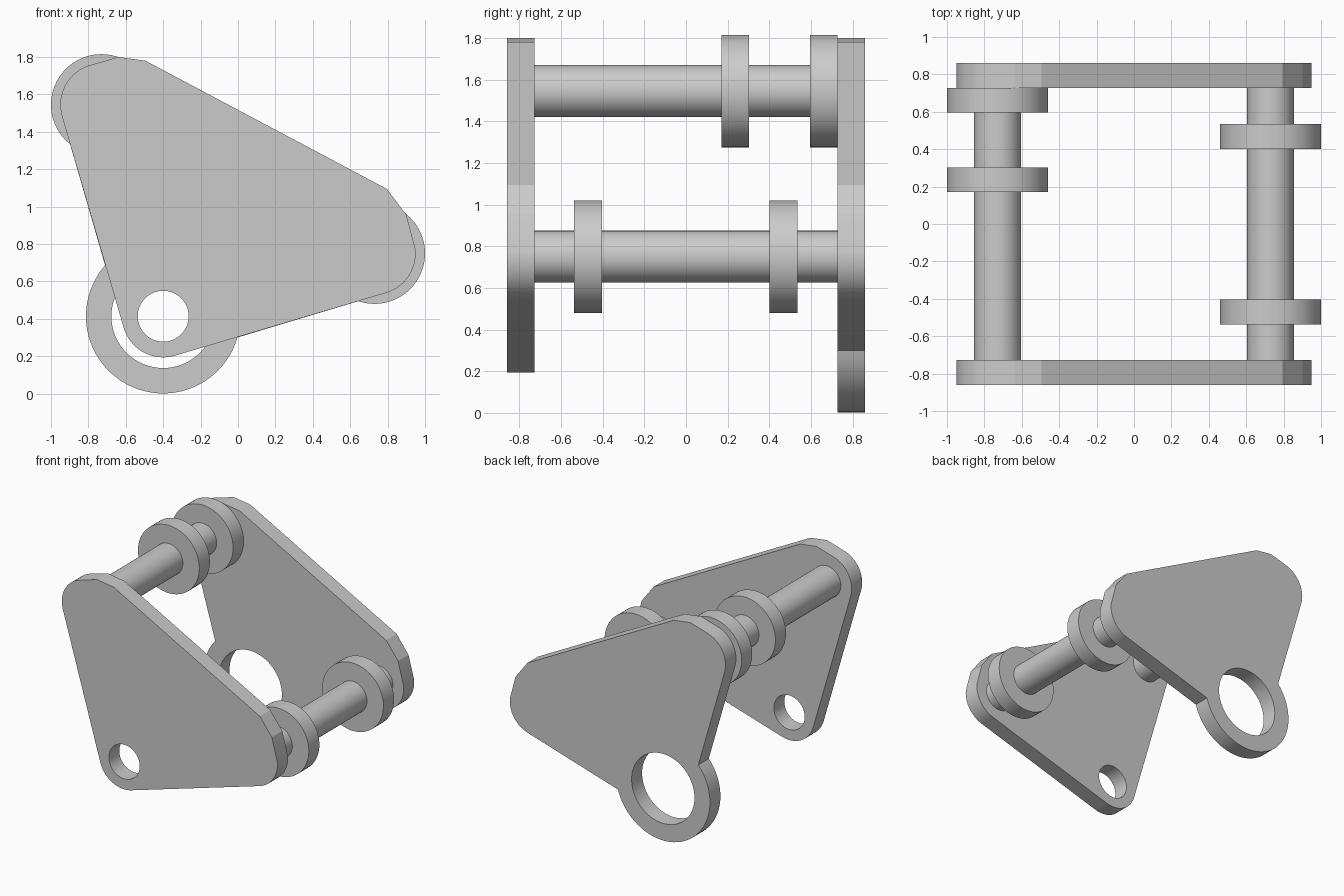
import bpy
from math import cos, sin, radians, pi

if "Cube" in bpy.data.objects:
    bpy.data.objects.remove(bpy.data.objects["Cube"])

LOBE = 0.22                     # plate corner radius
UPPER = (-0.73, 1.545)          # upper axle (x, z)
LOWER = (0.73, 0.75)            # lower axle
PIVOT = (-0.40, 0.414)          # pivot hole


def arc(c, r, a0, a1, n):
    angles = [radians(a0 + (a1 - a0) * i / n) for i in range(n + 1)]
    return [(c[0] + r * cos(a), c[1] + r * sin(a)) for a in angles]


def finish(ob, name):
    ob.name = name
    bpy.ops.object.select_all(action='DESELECT')
    ob.select_set(True)
    bpy.context.view_layer.objects.active = ob
    if ob.type == 'CURVE':
        bpy.ops.object.convert(target='MESH')
    bpy.ops.object.shade_smooth_by_angle(angle=radians(15))


def plate(name, y, pivot_arc, hole_radius):
    # rounded triangle with chamfered top corners and a pivot hole
    outline = (arc(UPPER, LOBE, 196.4, 109, 14)
               + [(-0.64, 1.80), (-0.495, 1.78), (0.795, 1.095), (0.90, 0.957)]
               + arc(LOWER, LOBE, 6, -73.6, 14) + pivot_arc)
    hole = arc(PIVOT, hole_radius, 0, 360, 64)[:-1]
    cu = bpy.data.curves.new(name, 'CURVE')
    cu.dimensions = '2D'
    cu.fill_mode = 'BOTH'
    cu.extrude = 0.066
    for pts in (outline, hole):
        sp = cu.splines.new('POLY')
        sp.points.add(len(pts) - 1)
        for p, (x, z) in zip(sp.points, pts):
            p.co = (x, z, 0, 1)
        sp.use_cyclic_u = True
    ob = bpy.data.objects.new(name, cu)
    bpy.context.collection.objects.link(ob)
    ob.location.y = y
    ob.rotation_euler.x = pi / 2
    finish(ob, name)


def cylinder(name, c, r, y0, y1):
    bpy.ops.mesh.primitive_cylinder_add(
        vertices=64, radius=r, depth=y1 - y0,
        location=(c[0], (y0 + y1) / 2, c[1]), rotation=(pi / 2, 0, 0))
    finish(bpy.context.object, name)


# side plates: small pivot in front, large ring at the back
plate("front_plate", -0.794, arc(PIVOT, LOBE, -73.6, -163.6, 16), 0.136)
plate("back_plate", 0.794, arc(PIVOT, 0.413, -16, -221.2, 40), 0.277)

# axles with their collars
for label, centre, collars in (("upper", UPPER, (0.17, 0.595)),
                               ("lower", LOWER, (-0.537, 0.402))):
    cylinder(label + "_axle", centre, 0.125, -0.73, 0.73)
    for i, y in enumerate(collars):
        cylinder(f"{label}_collar_{i + 1}", centre, 0.27, y, y + 0.133)
